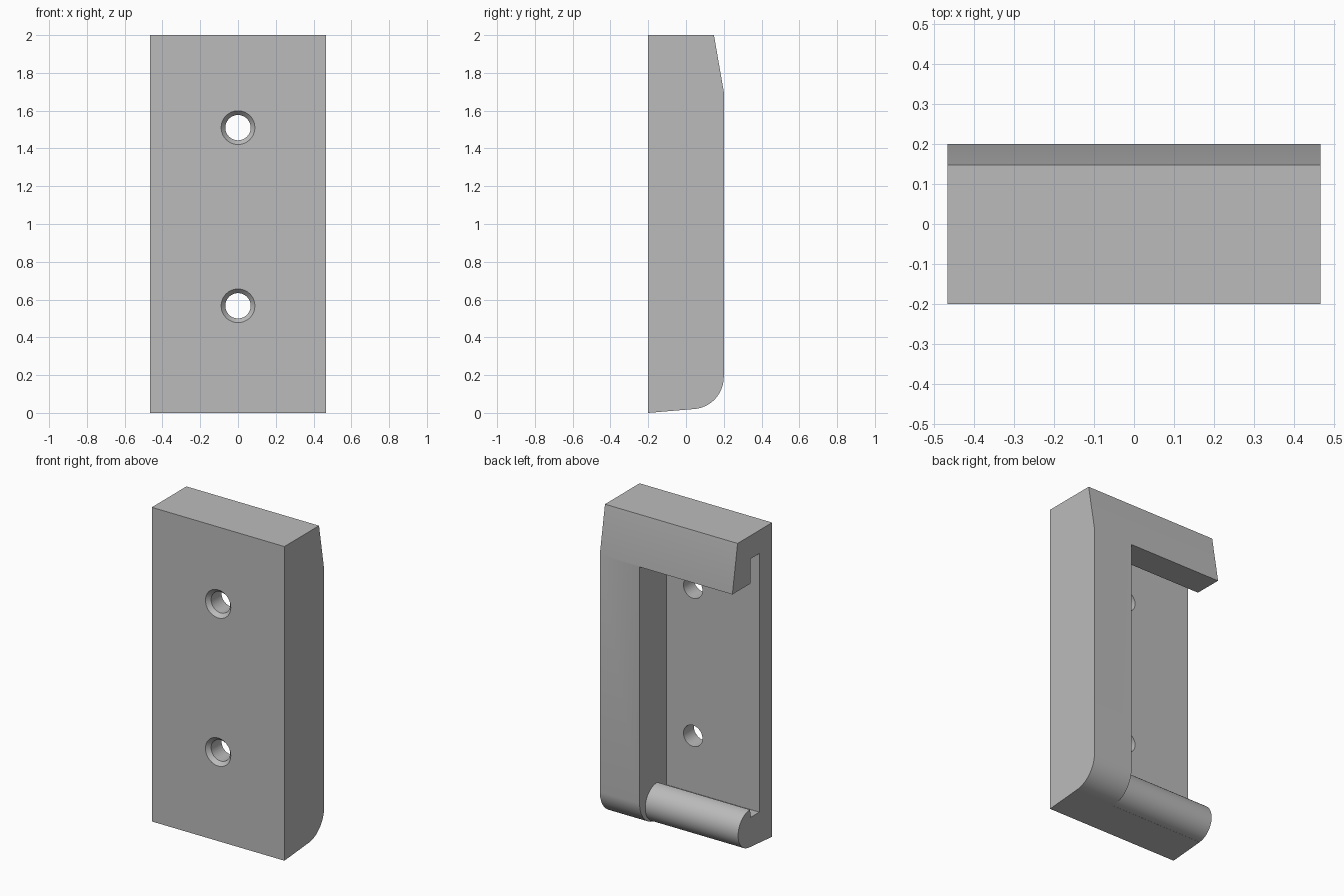
import bpy, bmesh
from math import radians, cos, sin, pi

cube = bpy.data.objects.get("Cube")
if cube:
    bpy.data.objects.remove(cube, do_unlink=True)

HALF_W = 0.467
COL = (0.5, 0.5, 0.5, 1)
grey = bpy.data.materials.new("plain_grey")
grey.use_nodes = True
grey.diffuse_color = COL
grey.node_tree.nodes["Principled BSDF"].inputs["Base Color"].default_value = COL


def make_object(name, bm):
    bmesh.ops.recalc_face_normals(bm, faces=bm.faces)
    mesh = bpy.data.meshes.new(name)
    bm.to_mesh(mesh)
    bm.free()
    obj = bpy.data.objects.new(name, mesh)
    mesh.materials.append(grey)
    bpy.context.collection.objects.link(obj)
    return obj


def arc(cy, cz, r, start, end, n):
    angles = [radians(start + (end - start) * i / n) for i in range(n + 1)]
    return [(cy + r * cos(a), cz + r * sin(a)) for a in angles]


def extrude_x(name, profile, x0, x1):
    """Extrude a (y, z) outline along x."""
    bm = bmesh.new()
    face = bm.faces.new([bm.verts.new((x0, y, z)) for y, z in profile])
    new = bmesh.ops.extrude_face_region(bm, geom=[face])["geom"]
    verts = [v for v in new if isinstance(v, bmesh.types.BMVert)]
    bmesh.ops.translate(bm, verts=verts, vec=(x1 - x0, 0, 0))
    return make_object(name, bm)


def lathe_y(name, profile, z, n=48):
    """Closed solid of revolution about a y axis at height z, from (radius, y)."""
    bm = bmesh.new()
    rings = [[bm.verts.new((r * cos(2 * pi * i / n), y, z + r * sin(2 * pi * i / n)))
              for i in range(n)] for r, y in profile]
    for a, b in zip(rings, rings[1:]):
        for i in range(n):
            j = (i + 1) % n
            bm.faces.new((a[i], a[j], b[j], b[i]))
    bm.faces.new(rings[0])
    bm.faces.new(rings[-1])
    return make_object(name, bm)


def cut(target, cutter):
    cutter.hide_render = True
    mod = target.modifiers.new("cut", 'BOOLEAN')
    mod.operation = 'DIFFERENCE'
    mod.solver = 'EXACT'
    mod.object = cutter
    bpy.context.view_layer.objects.active = target
    bpy.ops.object.modifier_apply(modifier=mod.name)
    bpy.data.objects.remove(cutter, do_unlink=True)


# Solid body: chamfered top, rounded lower back edge, slightly sloping base
outline = [(-0.2, 2), (-0.2, 0)] + arc(0.03, 0.19, 0.17, -85, 0, 20)
outline += [(0.2, 1.7), (0.148, 2)]
body = extrude_x("bracket_body", outline, -HALF_W, HALF_W)

# Channel open at the back and one side, leaving a top hook and a round lower lip
channel = [(0.4, 1.695), (0.02, 1.695), (0.02, 1.852), (-0.07, 1.852),
           (-0.07, 0.206), (0.02, 0.206)]
channel += arc(0.025, 0.138, 0.118, 92, -85, 28)
channel += [(0.04, -0.1), (0.4, -0.1)]
cut(body, extrude_x("channel_cutter", channel, -0.6, 0.187))

# Countersunk screw holes
for height in (0.567, 1.51):
    hole = [(0.092, -0.203), (0.067, -0.175), (0.067, 0)]
    cut(body, lathe_y("hole_cutter", hole, height))

bpy.ops.object.select_all(action='DESELECT')
body.select_set(True)
bpy.context.view_layer.objects.active = body
bpy.ops.object.shade_smooth_by_angle(angle=radians(30))
